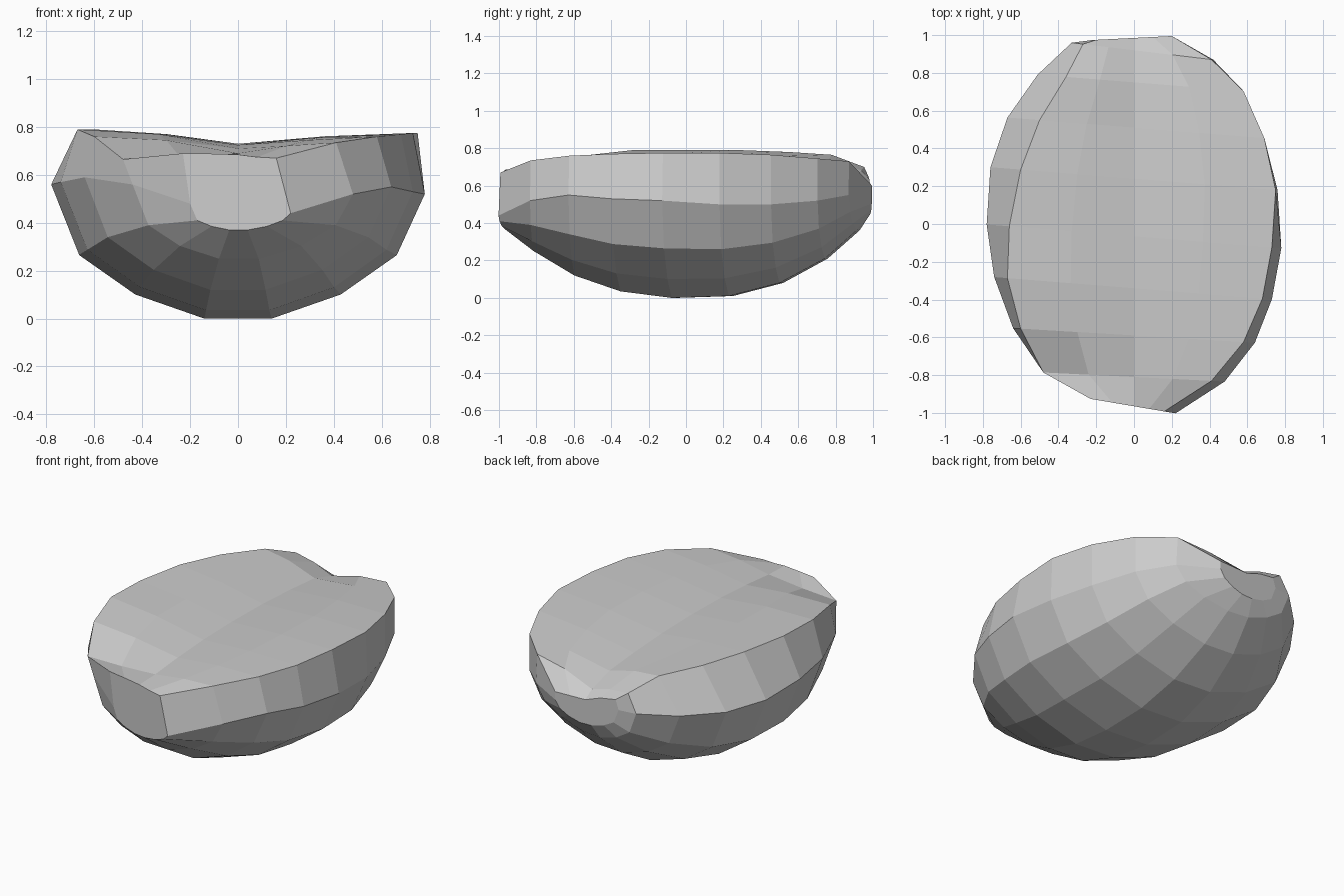
import bpy, bmesh

# Stations along the length:
# y, skew, left x, right x, widest z, bottom z, left rim (x, z), right rim (x, z), valley z
stations = [
    (-.965, -.17, -.20, .22, .45, .37, -.23, .69, .16, .67, .685),
    (-.81, -.05, -.44, .48, .53, .25, -.48, .665, .41, .735, .69),
    (-.59, -.06, -.64, .64, .56, .12, -.60, .76, .58, .76, .71),
    (-.34, -.08, -.74, .73, .54, .035, -.67, .79, .68, .77, .725),
    (-.065, -.08, -.78, .78, .53, .00, -.66, .79, .73, .775, .73),
    (.24, -.08, -.76, .76, .51, .01, -.60, .79, .75, .775, .725),
    (.51, -.08, -.67, .69, .51, .08, -.50, .78, .69, .765, .71),
    (.75, -.08, -.51, .58, .53, .21, -.36, .765, .58, .745, .69),
    (.92, -.12, -.33, .42, .56, .36, -.27, .70, .41, .73, .64),
    (.985, .05, -.22, .20, .56, .45, -.20, .65, .20, .60, .60),
]
# Lower hull cross-section: fraction of half width, fraction of depth
lower = [(.85, .5), (.55, .81), (.18, 1)]


def section(y, skew, xl, xr, zm, zb, lx, lz, rx, rz, zv):
    pts = [(lx, lz), (xl, zm + .03)]
    pts += [(xl * f, zm - (zm - zb) * k) for f, k in lower]
    pts += [(xr * f, zm - (zm - zb) * k) for f, k in reversed(lower)]
    pts += [(xr, zm - .01), (rx, rz)]
    # shallow valley across the top
    pts += [(rx * .5, rz * .7 + zv * .3), (0, zv), (lx * .5, lz * .7 + zv * .3)]
    return [(x, y + skew * x, z) for x, z in pts]


# Faceted half-egg stone, lofted from front to back
bm = bmesh.new()
rings = [[bm.verts.new(p) for p in section(*s)] for s in stations]
n = len(rings[0])
for a, b in zip(rings, rings[1:]):
    for i in range(n):
        j = (i + 1) % n
        bm.faces.new((a[i], a[j], b[j], b[i]))
bm.faces.new(rings[0])
bm.faces.new(rings[-1][::-1])
bmesh.ops.recalc_face_normals(bm, faces=bm.faces)
mesh = bpy.data.meshes.new("half_stone")
bm.to_mesh(mesh)
bm.free()
stone = bpy.data.objects.new("half_stone", mesh)
bpy.context.collection.objects.link(stone)
